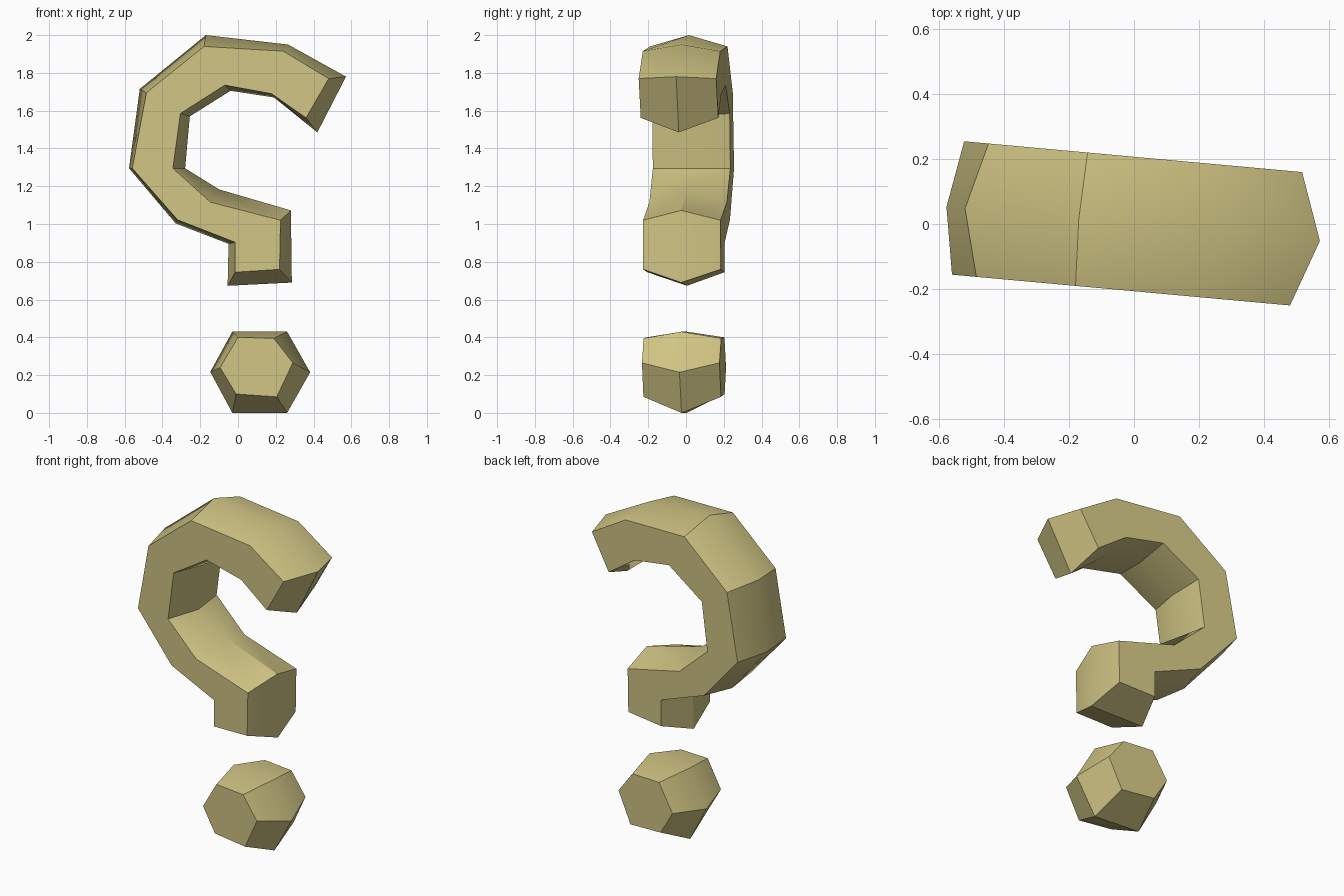
import bpy, bmesh, math

if "Cube" in bpy.data.objects:
    bpy.data.objects.remove(bpy.data.objects["Cube"])

TURN = math.radians(-5.2)      # whole model is turned slightly about z
HALF = 0.206                   # half depth
SHIFT = HALF * math.sin(-TURN) # sideways shift of the front cap caused by the turn

mat = bpy.data.materials.new("sand yellow")
mat.diffuse_color = (0.63, 0.555, 0.23, 1)
mat.use_nodes = True
mat.node_tree.nodes["Principled BSDF"].inputs["Base Color"].default_value = mat.diffuse_color


def bulged_slab(name, cap, ridge):
    """Two equal flat caps joined through a wider ridge outline (front-view x, z)."""
    bm = bmesh.new()
    c = math.cos(TURN)
    rings = []
    for pts, y, dx in ((cap, -HALF, SHIFT), (ridge, 0, 0), (cap, HALF, SHIFT)):
        rings.append([bm.verts.new(((x + dx) / c, y, z)) for x, z in pts])
    n = len(cap)
    for a, b in zip(rings, rings[1:]):
        for i in range(n):
            j = (i + 1) % n
            bm.faces.new((a[i], a[j], b[j], b[i]))
    bm.faces.new(rings[0])
    bm.faces.new(rings[2][::-1])
    bmesh.ops.recalc_face_normals(bm, faces=bm.faces)
    me = bpy.data.meshes.new(name)
    bm.to_mesh(me)
    bm.free()
    me.materials.append(mat)
    ob = bpy.data.objects.new(name, me)
    ob.rotation_euler.z = TURN
    bpy.context.collection.objects.link(ob)
    bpy.ops.object.select_all(action='DESELECT')
    ob.select_set(True)
    bpy.context.view_layer.objects.active = ob
    bpy.ops.object.shade_smooth_by_angle(angle=math.radians(30))
    return ob


# curved hook with its short stem
bulged_slab("curved_hook",
    [(.48, 1.77), (.24, 1.915), (-.18, 1.94), (-.485, 1.695), (-.56, 1.295),
     (-.32, 1.022), (-.015, .903), (-.015, .745), (.22, .76), (.225, 1.02),
     (-.145, 1.115), (-.345, 1.295), (-.305, 1.585), (-.07, 1.735), (.177, 1.69), (.36, 1.562)],
    [(.572, 1.78), (.265, 1.95), (-.17, 2.0), (-.52, 1.715), (-.577, 1.295),
     (-.33, 1.003), (-.05, .895), (-.055, .673), (.285, .69), (.28, 1.072),
     (-.1, 1.183), (-.28, 1.295), (-.255, 1.57), (-.04, 1.705), (.19, 1.67), (.42, 1.485)])

# six-sided dot below it
bulged_slab("hexagonal_dot",
    [(-.095, .24), (0, .4), (.19, .395), (.29, .265), (.205, .085), (-.01, .1)],
    [(-.147, .217), (-.03, .43), (.26, .43), (.382, .215), (.26, 0), (-.03, 0)])
